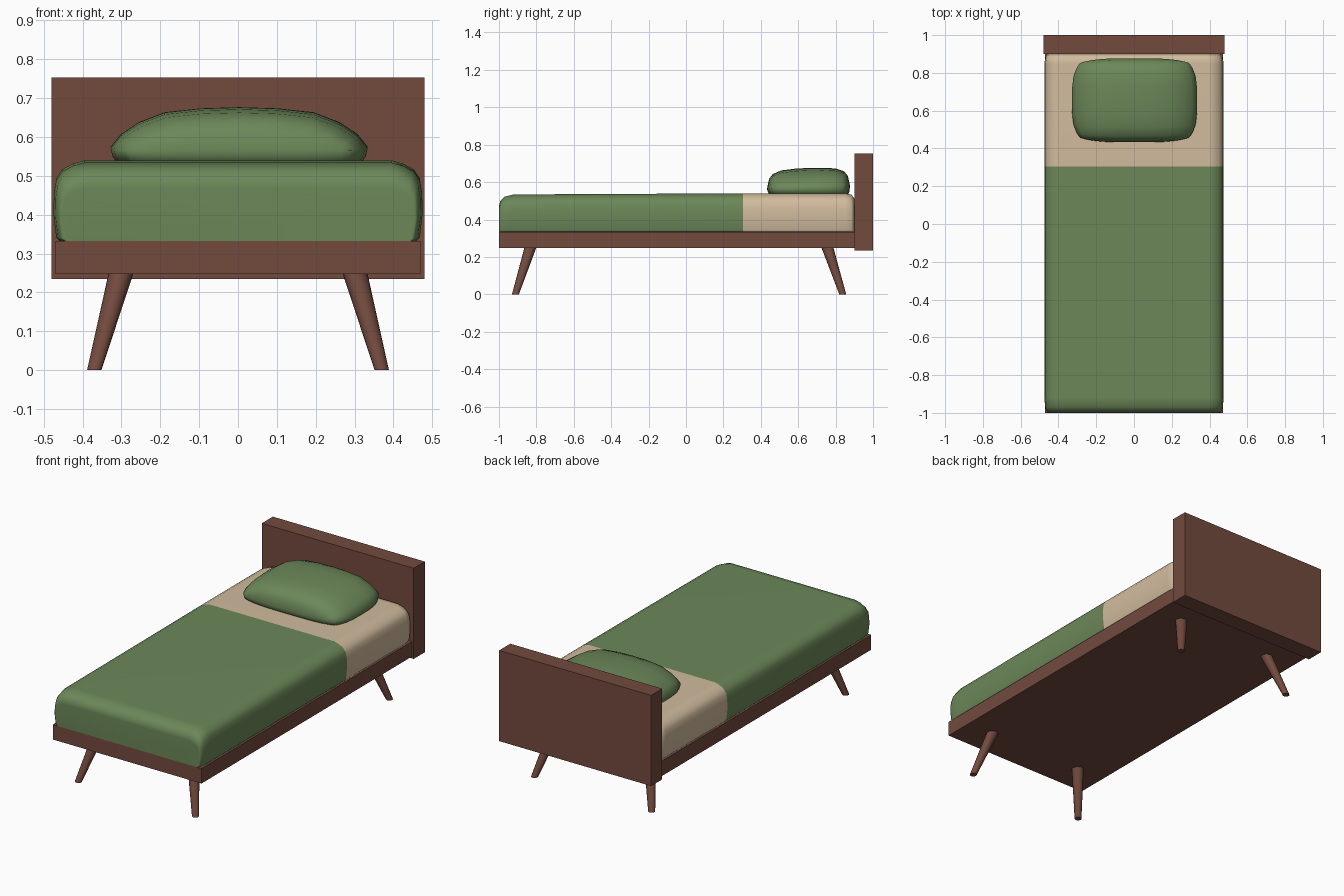
import bpy, bmesh, math

if "Cube" in bpy.data.objects:
    bpy.data.objects.remove(bpy.data.objects["Cube"])


def material(name, rgb):
    m = bpy.data.materials.new(name)
    m.diffuse_color = (*rgb, 1)
    m.use_nodes = True
    m.node_tree.nodes["Principled BSDF"].inputs["Base Color"].default_value = m.diffuse_color
    return m


WOOD = material("brown wood", (0.17, 0.069, 0.048))
GREEN = material("green fabric", (0.15, 0.245, 0.10))
SHEET = material("beige sheet", (0.64, 0.50, 0.34))


def finish(name, bm, mats, smooth=None):
    bmesh.ops.recalc_face_normals(bm, faces=bm.faces)
    me = bpy.data.meshes.new(name)
    bm.to_mesh(me)
    bm.free()
    ob = bpy.data.objects.new(name, me)
    bpy.context.collection.objects.link(ob)
    for m in mats:
        me.materials.append(m)
    if smooth:
        bpy.ops.object.select_all(action='DESELECT')
        ob.select_set(True)
        bpy.context.view_layer.objects.active = ob
        bpy.ops.object.shade_smooth_by_angle(angle=math.radians(smooth))
    return ob


def box(name, lo, hi, mat):
    bm = bmesh.new()
    bmesh.ops.create_cube(bm, size=1)
    for v in bm.verts:
        v.co = [(a + b) / 2 + c * (b - a) for a, b, c in zip(lo, hi, v.co)]
    return finish(name, bm, [mat])


def loft(bm, rings):
    loops = [[bm.verts.new(p) for p in r] for r in rings]
    n = len(loops[0])
    for a, b in zip(loops, loops[1:]):
        for i in range(n):
            j = (i + 1) % n
            bm.faces.new((a[i], a[j], b[j], b[i]))
    bm.faces.new(loops[0])
    bm.faces.new(loops[-1][::-1])


# Wooden base and headboard
box("base", (-0.47, -1.0, 0.247), (0.47, 0.90, 0.332), WOOD)
box("headboard", (-0.48, 0.90, 0.235), (0.48, 1.0, 0.753), WOOD)

# Splayed tapered legs
def circle(cx, cy, z, r, n=16):
    return [(cx + r * math.cos(2 * math.pi * i / n),
             cy + r * math.sin(2 * math.pi * i / n), z) for i in range(n)]

for label, y_foot, y_top in (("front", -0.912, -0.832), ("back", 0.838, 0.756)):
    for side, s in (("left", -1), ("right", 1)):
        bm = bmesh.new()
        loft(bm, [circle(s * 0.37, y_foot, 0, 0.0185),
                  circle(s * 0.301, y_top, 0.25, 0.032)])
        finish(f"{label}_{side}_leg", bm, [WOOD], 40)

# Mattress: rounded section lofted along y, coloured by position
half = [(0.458, 0.0), (0.468, 0.06), (0.475, 0.35), (0.474, 0.6),
        (0.468, 0.78), (0.452, 0.89), (0.425, 0.96), (0.395, 1.0)]
section = half + [(-x, t) for x, t in reversed(half)]
stations = [(-1.0, 0.955, 0.47), (-0.993, 0.975, 0.50), (-0.97, 0.99, 0.522),
            (-0.92, 1, 0.534), (0.305, 1, 0.54), (0.85, 1, 0.54),
            (0.885, 0.985, 0.533), (0.90, 0.96, 0.512)]
bm = bmesh.new()
loft(bm, [[(x * k, y, 0.33 + t * (top - 0.33)) for x, t in section]
          for y, k, top in stations])
for f in bm.faces:
    f.material_index = int(f.calc_center_median().y > 0.305)
mattress = finish("mattress", bm, [GREEN, SHEET], 60)
mattress.modifiers.new("even shading", 'WEIGHTED_NORMAL').keep_sharp = True

# Pillow: domed grid with rounded corners over a slightly smaller flat bottom
us = [(0, 1.0), (0.3, 0.97), (0.58, 0.87), (0.78, 0.62), (0.92, 0.32), (1, 0)]
vs = [(0, 1.0), (0.35, 0.98), (0.65, 0.92), (0.86, 0.75), (0.95, 0.5), (1, 0)]
us = [(-u, f) for u, f in us[:0:-1]] + us
vs = [(-v, g) for v, g in vs[:0:-1]] + vs
A, B, CX, CY = 0.331, 0.222, 0.003, 0.655
bm = bmesh.new()
grid = [[bm.verts.new((CX + A * u * (1 - 0.13 * v ** 4),
                       CY + B * v * (1 - 0.11 * u ** 4),
                       0.573 + 0.103 * f * g + 0.008 * v))
         for v, g in vs] for u, f in us]
n, m = len(us), len(vs)
for i in range(n - 1):
    for j in range(m - 1):
        bm.faces.new((grid[i][j], grid[i + 1][j], grid[i + 1][j + 1], grid[i][j + 1]))
rim = ([grid[i][0] for i in range(n)] + [grid[-1][j] for j in range(1, m)] +
       [grid[i][-1] for i in range(n - 2, -1, -1)] + [grid[0][j] for j in range(m - 2, 0, -1)])
prev = rim
for k, z in ((0.985, 0.55), (0.94, 0.53)):
    ring = [bm.verts.new((CX + (v.co.x - CX) * k, CY + (v.co.y - CY) * k, z)) for v in rim]
    for i in range(len(rim)):
        j = (i + 1) % len(rim)
        bm.faces.new((prev[i], prev[j], ring[j], ring[i]))
    prev = ring
bm.faces.new(prev)
finish("pillow", bm, [GREEN], 75)
